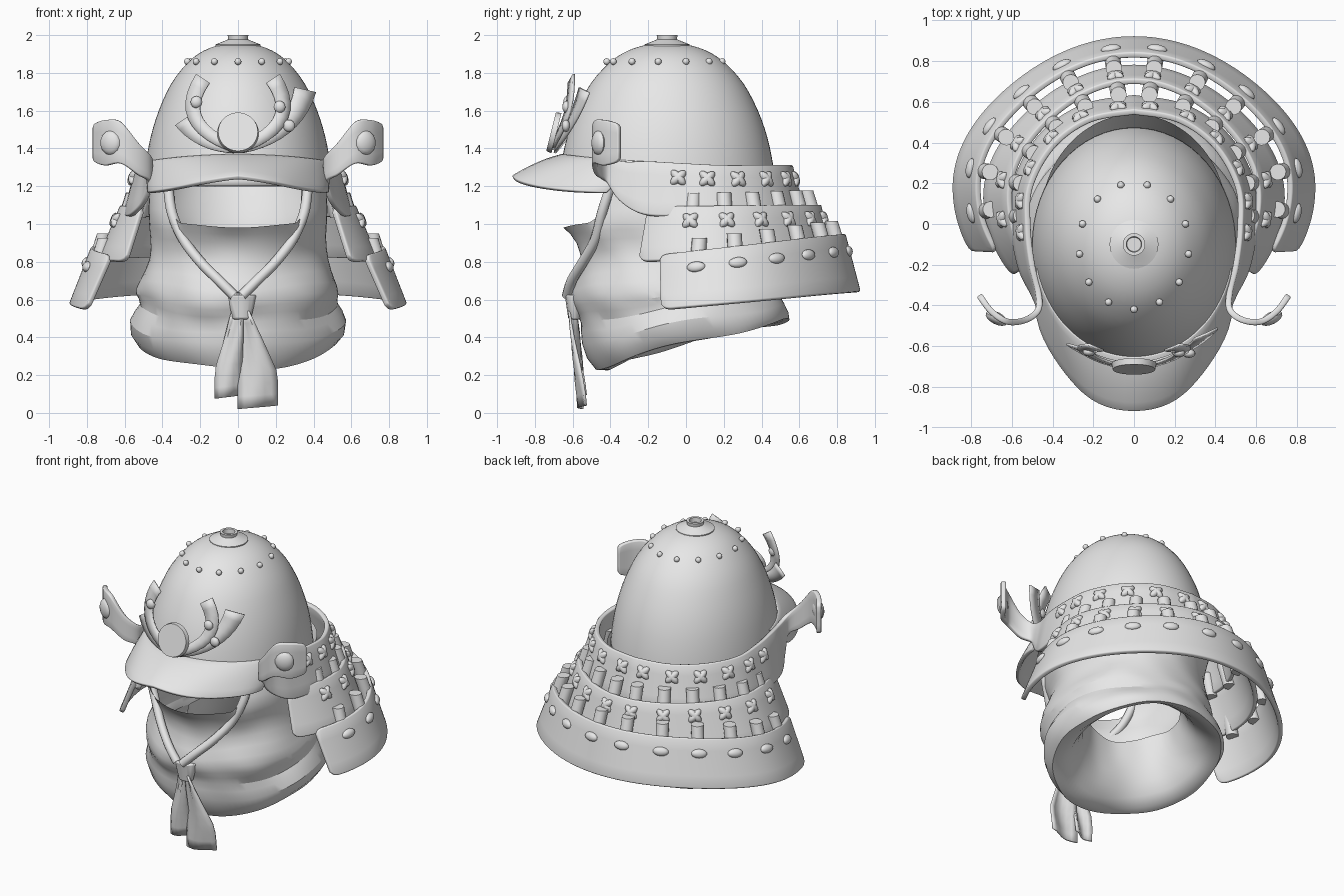
import bpy, bmesh
from math import sin, cos, pi, radians, sqrt, floor
from mathutils import Vector, Matrix

cube = bpy.data.objects.get("Cube")
if cube:
    bpy.data.objects.remove(cube, do_unlink=True)

grey = bpy.data.materials.new("plain_grey")
grey.use_nodes = True
grey.diffuse_color = (0.8, 0.8, 0.8, 1)
grey.node_tree.nodes["Principled BSDF"].inputs["Base Color"].default_value = (0.8, 0.8, 0.8, 1)


def finish(name, bm, thick=0, bevel=0, subdiv=0, angle=40):
    bmesh.ops.recalc_face_normals(bm, faces=bm.faces)
    mesh = bpy.data.meshes.new(name)
    bm.to_mesh(mesh)
    bm.free()
    mesh.materials.append(grey)
    obj = bpy.data.objects.new(name, mesh)
    bpy.context.collection.objects.link(obj)
    bpy.ops.object.select_all(action="DESELECT")
    obj.select_set(True)
    bpy.context.view_layer.objects.active = obj
    bpy.ops.object.shade_smooth_by_angle(angle=radians(angle))
    if subdiv:
        obj.modifiers.new("Subdivision", "SUBSURF").levels = subdiv
    if thick:
        mod = obj.modifiers.new("Solidify", "SOLIDIFY")
        mod.thickness, mod.offset = thick, 0
    if bevel:
        mod = obj.modifiers.new("Bevel", "BEVEL")
        mod.width, mod.segments = bevel, 2


def grid(rows, closed=False, skip=None):
    """Skin a list of point rows with quads."""
    bm = bmesh.new()
    vs = [[bm.verts.new(p) for p in row] for row in rows]
    n = len(rows[0])
    for r in range(len(rows) - 1):
        for c in range(n if closed else n - 1):
            if skip and skip(r, c):
                continue
            d = (c + 1) % n
            bm.faces.new((vs[r][c], vs[r][d], vs[r + 1][d], vs[r + 1][c]))
    return bm


def lathe(profile, sx, cy, n):
    return grid([[(r * sx * sin(2 * pi * i / n), cy + r * cos(2 * pi * i / n), z)
                  for i in range(n)] for r, z in profile], True)


def spline(pts, u):
    """Catmull-Rom point at u in 0..1."""
    f = u * (len(pts) - 1)
    i = min(int(floor(f)), len(pts) - 2)
    f -= i
    a, b, c, d = (Vector(pts[max(0, min(len(pts) - 1, i + k))]) for k in (-1, 0, 1, 2))
    return 0.5 * (2 * b + (c - a) * f + (2 * a - 5 * b + 4 * c - d) * f ** 2
                  + (3 * b - 3 * c + d - a) * f ** 3)


def frame(center, x, y, z, size):
    rot = Matrix((x, y, z)).transposed().to_4x4()
    return Matrix.Translation(center) @ rot @ Matrix.Diagonal((*size, 1))


def ball(bm, matrix):
    bmesh.ops.create_uvsphere(bm, u_segments=14, v_segments=8, radius=1, matrix=matrix)


# Bowl of the helmet, its finial and rivets
bowl = [(.565, 1.2), (.55, 1.32), (.52, 1.46), (.47, 1.6), (.395, 1.74), (.295, 1.85),
        (.2, 1.91), (.1, 1.94), (.01, 1.945)]
dome_rows = [tuple(spline([(r, z, 0) for r, z in bowl], k / 24)[:2]) for k in range(25)]
finish("helmet_bowl", lathe(dome_rows, .87, -.1, 64), thick=.02)
finish("finial", lathe([(.118, 1.92), (.12, 1.95), (.065, 1.972), (.052, 1.978), (.055, 2),
                        (.038, 2), (.035, 1.97), (.001, 1.97)], 1, -.1, 32))
bm = bmesh.new()
for i in range(13):
    a = 2 * pi * i / 13
    ball(bm, Matrix.Translation((.27 * sin(a), -.11 - .31 * cos(a), 1.86)) @ Matrix.Scale(.018, 4))
finish("bowl_rivets", bm)

# Brim
rows = []
for v in range(7):
    f = v / 6
    row = []
    for i in range(33):
        t = radians(-90 + 180 * i / 32)
        x, s = .47 * sin(t), sin(t) ** 2
        inner = Vector((x, -.1 - .55 * sqrt(1 - (x / .48) ** 2), 1.36 - .03 * s))
        outer = Vector((x * (1 - .1 * sin(2 * t) ** 2), -.42 - .495 * cos(t), 1.245 - .08 * s ** .6))
        p = inner.lerp(outer, f)
        p.z += .05 * f * (1 - f)
        row.append(p)
    rows.append(row)
finish("brim", grid(rows), thick=.025, bevel=.006)

# Neck guard: every tier is a function of position along (u) and down (v)
wing_path = [(0, .55, 1.31), (.22, .51, 1.31), (.4, .38, 1.31), (.51, .18, 1.31),
             (.52, -.02, 1.32), (.5, -.2, 1.33), (.47, -.33, 1.33), (.47, -.42, 1.36),
             (.53, -.47, 1.43), (.62, -.48, 1.54), (.7, -.43, 1.55), (.76, -.35, 1.53)]
wing_drop = [.27, .27, .27, .27, .28, .28, .21, .14, .17, .22, .24, .2]
wing_flare = [.13, .13, .14, .14, .14, .11, .05, 0, 0, 0, 0, 0]


def top_tier(u, v):
    s, u = (1 if u >= 0 else -1), abs(u)
    p = spline(wing_path, u)
    d = spline([(a, b, 0) for a, b in zip(wing_drop, wing_flare)], u)
    k = 1 + d.y * v
    return Vector((s * p.x * k, p.y * k, p.z - d.x * v))


def lower_tier(cy, top, bottom):
    def at(u, v):
        ends = []
        for end, a, b, zf, zb in (top, bottom):
            t = radians(end) * u
            back = (cos(t) - cos(radians(end))) / (1 - cos(radians(end)))
            k = 1 - .04 * sin(2 * t) ** 2 * (cos(t) > 0)
            ends.append(Vector((a * sin(t) * k, cy + b * cos(t) * k, zf + (zb - zf) * back)))
        return ends[0].lerp(ends[1], v)
    return at


middle_tier = lower_tier(.13, (125, .61, .57, 1.09, 1.1), (126, .73, .64, .8, .83))
bottom_tier = lower_tier(.18, (119, .765, .65, .835, .945), (115, .88, .73, .545, .64))
tiers = [("upper", top_tier, [(.4 + .74 * i) / 11 for i in range(6)]),
         ("middle", middle_tier, [(8 + 18.4 * i) / 125 for i in range(6)]),
         ("lower", bottom_tier, [(8 + 18.4 * i) / 117 for i in range(6)])]


def rounded(u, v):
    """Narrow the plate near its ends so that its corners are round."""
    e = max(0, (abs(u) - .96) / .04)
    return .5 + (v - .5) * (1 - .2 * (1 - sqrt(1 - min(1, e) ** 2)))


def surface_frame(fn, u, v):
    p = fn(u, v)
    along = (fn(u + .01, v) - fn(u - .01, v)).normalized()
    down = fn(u, 1) - fn(u, 0)
    down = (down - along * down.dot(along)).normalized()
    out = along.cross(down)
    if out.dot(Vector((p.x, p.y, 0))) < 0:
        out = -out
    return p, along, down, out


for k, (label, fn, spots) in enumerate(tiers):
    n = 80
    band = [[fn(i / n, rounded(i / n, v / 4)) for i in range(-n, n + 1)] for v in range(5)]
    finish(label + "_neck_plate", grid(band), thick=.03, bevel=.008)
    knots, cords = bmesh.new(), bmesh.new()
    for spot in spots:
        for s in (-1, 1):
            p, x, y, z = surface_frame(fn, s * spot, (.28, .28, .3)[k])
            if k:
                # Cord rising behind this tier onto the face of the tier above
                foot = surface_frame(fn, s * spot, .2)[0] - z * .03
                flat = Vector((z.x, z.y, 0)).normalized()
                head = foot + Vector((0, 0, .14)) - flat * .045
                axis = head - foot
                turn = Matrix((flat.cross(axis).normalized(), flat, axis.normalized()))
                bmesh.ops.create_cone(cords, cap_ends=True, segments=14, radius1=.04, radius2=.04,
                                      depth=axis.length,
                                      matrix=Matrix.Translation((head + foot) / 2)
                                      @ turn.transposed().to_4x4())
            p = p + z * .015
            if k == 2:
                ball(knots, frame(p, x, y, z, (.05, .029, .022)))
                continue
            for q in (-1, 1):
                a, b = (x + y * q).normalized(), (y - x * q).normalized()
                ball(knots, frame(p, a, b, z, (.053, .025, .026)))
    finish(label + "_lacing_knots", knots)
    if k:
        finish(label + "_lacing_cords", cords)
    else:
        cords.free()

# Bosses on the turned-back wings
bm = bmesh.new()
for s in (-1, 1):
    z = Vector((.45 * s, -.89, 0)).normalized()
    up = Vector((0, 0, 1))
    ball(bm, frame(Vector((.675 * s, -.463, 1.43)), up.cross(z), up, z, (.06, .066, .03)))
finish("wing_bosses", bm)


# Front crest: curved plates, a disc and studs
def crest_y(x, z):
    return -.71 + .2 * (z - 1.38) + .7 * x * x


def crest_plate(name, base, ctrl, tip, w0, w1, behind=0):
    a, b, c = Vector(base), Vector(ctrl), Vector(tip)
    rows = []
    for i in range(11):
        t = i / 10
        p = a * (1 - t) ** 2 + b * 2 * t * (1 - t) + c * t * t
        d = ((b - a) * (1 - t) + (c - b) * t).normalized()
        side = Vector((-d.y, d.x)) * (w0 + (w1 - w0) * t) / 2
        rows.append([(q.x, crest_y(q.x, q.y) + behind, q.y) for q in (p - side, p, p + side)])
    finish(name, grid(rows), thick=.012)


for s, label in ((-1, "right"), (1, "left")):
    crest_plate(label + "_inner_horn", (.05 * s, 1.42), (.34 * s, 1.54), (.185 * s, 1.77), .06, .085)
crest_plate("right_outer_horn", (-.02, 1.4), (-.2, 1.42), (-.29, 1.55), .05, .1, .016)
crest_plate("left_outer_horn", (.02, 1.4), (.3, 1.47), (.355, 1.71), .05, .115, .016)
bm = bmesh.new()
tilt = Matrix.Rotation(radians(76), 4, "X")
bmesh.ops.create_cone(bm, cap_ends=True, segments=32, radius1=.11, radius2=.105, depth=.03,
                      matrix=Matrix.Translation((0, -.7, 1.485)) @ tilt)
finish("crest_disc", bm)
bm = bmesh.new()
for x, z in ((-.22, 1.645), (.22, 1.62), (.27, 1.52)):
    ball(bm, Matrix.Translation((x, crest_y(x, z) - .005, z)) @ Matrix.Diagonal((.032, .022, .032, 1)))
finish("crest_studs", bm)

# Cloth hood: rings of (front z, back z, half width, front y, back y)
rings = [(1.27, 1.22, .46, -.5, .54), (1.14, 1.14, .475, -.54, .5), (1.0, 1.04, .475, -.65, .45),
         (.91, .96, .465, -.58, .43), (.78, .86, .465, -.54, .43), (.64, .76, .52, -.62, .45),
         (.55, .69, .55, -.6, .48), (.47, .64, .5, -.55, .48), (.37, .58, .6, -.56, .52),
         (.18, .46, .54, -.49, .58), (.26, .52, .42, -.36, .45), (.45, .65, .34, -.28, .3),
         (.66, .78, .32, -.28, .25)]
n = 48
rows = []
for r, (zf, zb, ax, yf, yb) in enumerate(rings):
    row = []
    for i in range(n):
        t = 2 * pi * i / n
        back = (1 - cos(t)) / 2
        fold = 1 + (.014 * sin(5 * t + r * 1.7) + .012 * sin(11 * t - r * 2.3)) * (r > 2)
        lift = .015 * sin(4 * t + r) * (r > 3) - .02 * cos(t) ** 8 * (r == 2)
        row.append((ax * sin(t) * fold, (yf + (yb - yf) * back) * fold,
                    zf + (zb - zf) * back ** .8 + lift))
    rows.append(row)
finish("cloth_hood", grid(rows, True, lambda r, c: r < 2 and (c < 6 or c >= n - 6)),
       subdiv=1, angle=60)

# Chin cord, knot and hanging tails
half = [(.37, -.4, 1.2), (.35, -.445, 1.06), (.29, -.48, .92), (.2, -.545, .8),
        (.1, -.605, .7), (.02, -.63, .62)]
for s, label in ((-1, "right"), (1, "left")):
    rows = []
    for i in range(25):
        p = spline(half, i / 24)
        d = spline(half, min(1, i / 24 + .02)) - spline(half, max(0, i / 24 - .02))
        a = d.cross(Vector((0, 1, 0))).normalized()
        b = d.cross(a).normalized()
        ring = [p + (a * cos(q * pi / 5) + b * sin(q * pi / 5)) * .027 for q in range(10)]
        rows.append([(s * v.x, v.y, v.z) for v in ring])
    finish(label + "_chin_cord", grid(rows, True))
bm = bmesh.new()
bmesh.ops.create_cone(bm, cap_ends=True, segments=12, radius1=.05, radius2=.08, depth=.13,
                      matrix=Matrix.Translation((.02, -.59, .56)) @ Matrix.Diagonal((1, .65, 1, 1)))
finish("cord_knot", bm, bevel=.02)
for label, top_x, left, right, low in (("right", 0, -.12, .02, .075), ("left", .03, 0, .21, .02)):
    rows = []
    for i in range(9):
        f = i / 8
        row = []
        for j in range(7):
            g = j / 6
            wide = min(1, f * 1.5)
            x = (top_x - .03 + .06 * g) * (1 - wide) + (left + (right - left) * g) * wide
            row.append((x, -.6 + .05 * f + .02 * sin(g * 5 + f * 3), .54 + (low + .02 * g - .54) * f))
        rows.append(row)
    finish(label + "_cord_tail", grid(rows), thick=.012)
